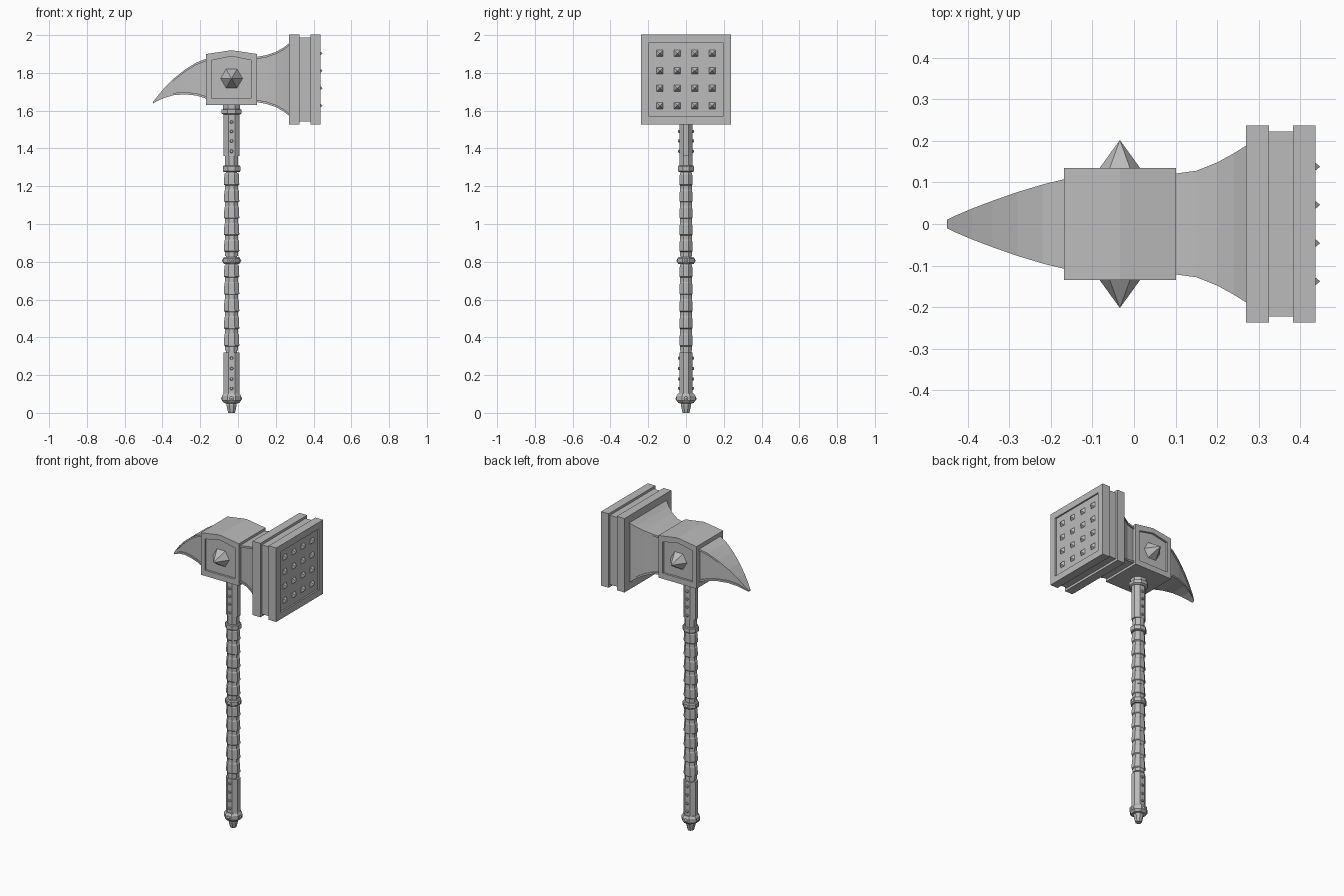
import bpy, bmesh, math
from mathutils import Vector

cube = bpy.data.objects.get("Cube")
if cube:
    bpy.data.objects.remove(cube, do_unlink=True)

steel = bpy.data.materials.new("steel_grey")
steel.use_nodes = True
steel.diffuse_color = (0.5, 0.5, 0.5, 1)
steel.node_tree.nodes["Principled BSDF"].inputs["Base Color"].default_value = (0.5, 0.5, 0.5, 1)

CX = -0.034   # handle axis
HZ = 1.765    # head axis height


def finish(name, bm):
    bmesh.ops.recalc_face_normals(bm, faces=bm.faces)
    mesh = bpy.data.meshes.new(name)
    bm.to_mesh(mesh)
    bm.free()
    mesh.materials.append(steel)
    obj = bpy.data.objects.new(name, mesh)
    bpy.context.collection.objects.link(obj)
    return obj


def add_loft(bm, rings):
    """Skin a chain of equal-length point rings and cap both ends."""
    loops = [[bm.verts.new(p) for p in ring] for ring in rings]
    n = len(loops[0])
    for a, b in zip(loops, loops[1:]):
        for i in range(n):
            j = (i + 1) % n
            bm.faces.new((a[i], a[j], b[j], b[i]))
    bm.faces.new(loops[0])
    bm.faces.new(loops[-1])


def loft(name, rings):
    bm = bmesh.new()
    add_loft(bm, rings)
    return finish(name, bm)


def octagon(z, rx, ry):
    k = 1 / math.cos(math.pi / 8)
    angles = [math.pi / 8 + i * math.pi / 4 for i in range(8)]
    return [(CX + rx * k * math.cos(a), ry * k * math.sin(a), z) for a in angles]


def square(x, r):
    return [(x, sy * r, HZ + sz * r) for sy, sz in ((-1, -1), (1, -1), (1, 1), (-1, 1))]


def add_stud(bm, base, direction, radius, height, sides, turn=0.0):
    """Pointed stud standing on base along direction."""
    d = Vector(direction).normalized()
    u = Vector((0, 0, 1))
    v = d.cross(u)
    ring = []
    for i in range(sides):
        a = turn + i * math.tau / sides
        ring.append(bm.verts.new(Vector(base) + radius * (math.cos(a) * v + math.sin(a) * u)))
    tip = bm.verts.new(Vector(base) + d * height)
    bm.faces.new(ring)
    for i in range(sides):
        bm.faces.new((ring[i], ring[(i + 1) % sides], tip))


# Central block with a recessed panel on front and back
def block_ring(y, half, low, side, peak):
    return [(CX - half, y, low), (CX + half, y, low), (CX + half, y, side),
            (CX, y, peak), (CX - half, y, side)]


outer = (0.135, 1.63, 1.9, 1.92)
inner = (0.106, 1.666, 1.866, 1.888)
loft("head_block", [block_ring(-0.122, *inner), block_ring(-0.135, *inner),
                    block_ring(-0.135, *outer), block_ring(0.135, *outer),
                    block_ring(0.135, *inner), block_ring(0.122, *inner)])

bm = bmesh.new()
for s in (-1, 1):
    add_stud(bm, (CX, s * 0.122, 1.77), (0, s, 0), 0.058, 0.08, 6)
finish("side_spikes", bm)


# Neck and claw share a section whose sides are recessed between two rims
def rimmed_section(x, low, high, half):
    h = high - low
    b, d = min(0.012, h * 0.25), min(0.008, half * 0.2)
    side = [(half, low), (half, low + b), (half - d, low + b),
            (half - d, high - b), (half, high - b), (half, high)]
    return [(x, y, z) for y, z in side] + [(x, -y, z) for y, z in reversed(side)]


neck = [(0.09, 0.118, 0.12), (0.15, 0.129, 0.128), (0.2, 0.146, 0.148),
        (0.24, 0.168, 0.17), (0.275, 0.195, 0.192)]
loft("head_neck", [rimmed_section(x, HZ - h, HZ + h, w) for x, h, w in neck])

claw = [(-0.155, 1.66, 1.88, 0.111), (-0.22, 1.68, 1.855, 0.095), (-0.28, 1.686, 1.818, 0.077),
        (-0.34, 1.682, 1.77, 0.056), (-0.39, 1.668, 1.72, 0.037),
        (-0.43, 1.65, 1.672, 0.02), (-0.45, 1.638, 1.646, 0.01)]
loft("head_claw", [rimmed_section(*s) for s in claw])

# Striking plates with grooved rim and recessed face
plates = [(0.27, 0.237), (0.325, 0.237), (0.325, 0.222), (0.383, 0.222),
          (0.383, 0.237), (0.437, 0.237), (0.437, 0.195), (0.427, 0.195)]
loft("striking_plates", [square(x, r) for x, r in plates])

bm = bmesh.new()
for row in range(4):
    for col in range(4):
        add_stud(bm, (0.427, (col - 1.5) * 0.092, HZ + (row - 1.5) * 0.092), (1, 0, 0),
                 0.024, 0.021, 4, math.pi / 4)
finish("striking_studs", bm)

# Handle core, plain ends and collars
loft("handle_core", [octagon(0.05, 0.03, 0.029), octagon(1.64, 0.03, 0.029)])
for name, low, high in (("upper_sleeve", 1.36, 1.59), ("lower_sleeve", 0.09, 0.32)):
    loft(name, [octagon(low, 0.042, 0.035), octagon(high, 0.042, 0.035)])
loft("top_collar", [octagon(z, r, r) for z, r in
                    ((1.58, 0.045), (1.585, 0.053), (1.605, 0.053), (1.608, 0.045), (1.635, 0.045))])
loft("grip_collar", [octagon(z, r, r * 0.9) for z, r in
                     ((1.275, 0.042), (1.28, 0.046), (1.305, 0.046), (1.31, 0.042))])
loft("middle_collar", [octagon(z, r, r) for z, r in
                       ((0.788, 0.04), (0.795, 0.045), (0.818, 0.045), (0.825, 0.04))])

# Wrapped grip: tapered bands with narrow waists above and below the middle collar
bm = bmesh.new()
for start, end in ((0.33, 0.785), (0.83, 1.27)):
    step = (end - start) / 5
    for i in range(5):
        z = start + i * step
        add_loft(bm, [octagon(z + f * step, rx, ry) for f, rx, ry in
                      ((0, 0.034, 0.032), (0.25, 0.034, 0.031), (0.3, 0.041, 0.034),
                       (0.92, 0.038, 0.033), (1, 0.034, 0.031))])
add_loft(bm, [octagon(1.31, 0.034, 0.034), octagon(1.36, 0.034, 0.034)])
finish("grip_bands", bm)

# Small rivets on the sleeves and around the collars
bm = bmesh.new()
for s in (-1, 1):
    for z in (1.54, 1.49, 1.44, 1.385, 0.29, 0.235, 0.18, 0.13):
        for ring in ([0.034, 0.043],):
            rings = [[(CX + 0.01 * r * math.cos(i * math.pi / 3), s * y,
                       z + 0.01 * r * math.sin(i * math.pi / 3)) for i in range(6)]
                     for y, r in ((ring[0], 1), (ring[1], 0.7))]
            add_loft(bm, rings)
for z, r in ((0.806, 0.044), (0.076, 0.049)):
    for i in range(4):
        a = i * math.pi / 2
        d = Vector((math.cos(a), math.sin(a), 0))
        add_stud(bm, Vector((CX, 0, z)) + d * r, d, 0.013, 0.008, 6)
finish("rivets", bm)

# Pommel with tapered tip
loft("pommel", [octagon(z, r, r) for z, r in
                ((0.0, 0.018), (0.04, 0.027), (0.05, 0.027), (0.052, 0.04), (0.065, 0.05),
                 (0.09, 0.05), (0.102, 0.042))])
